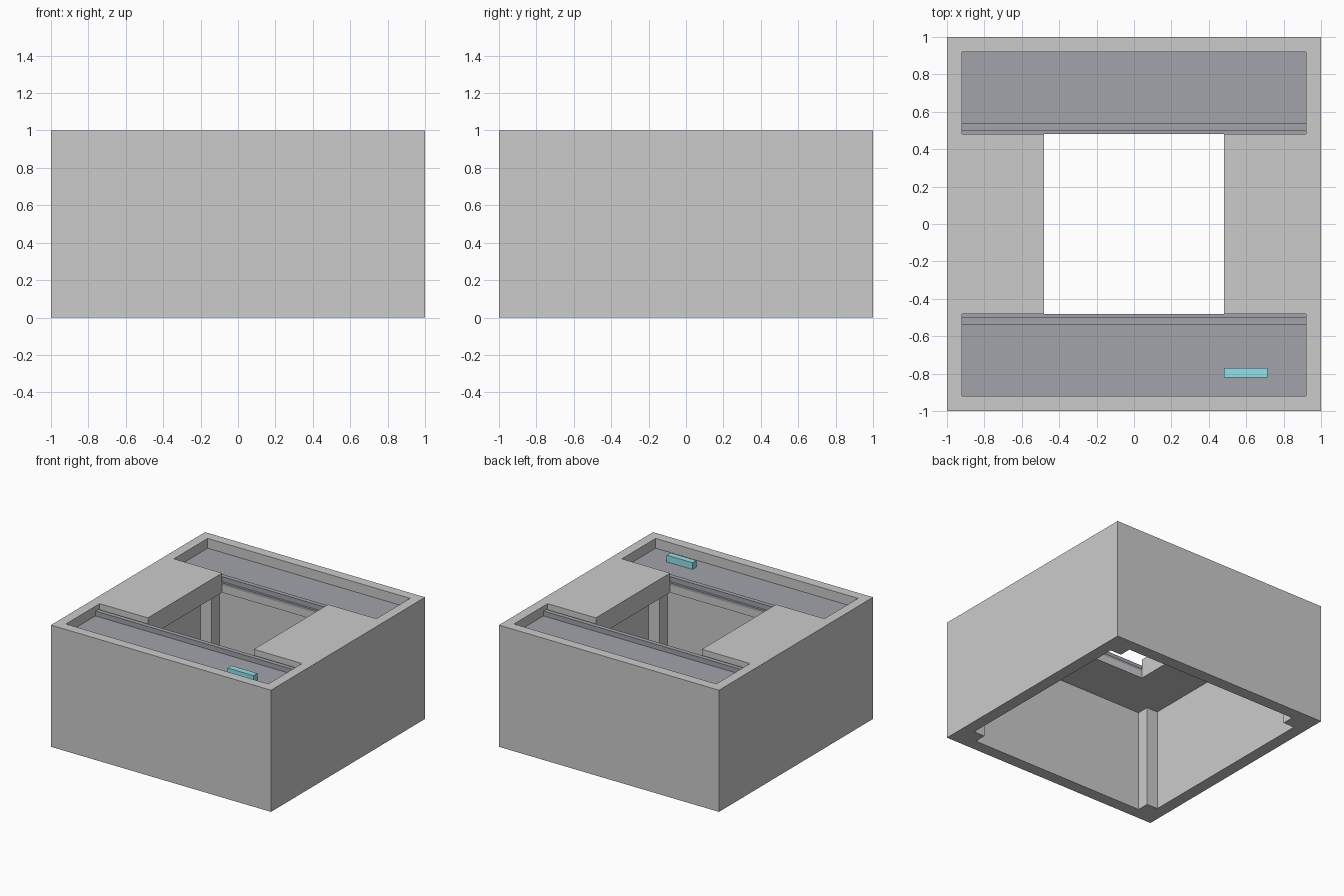
import bpy, bmesh
from mathutils import Matrix, Vector

if "Cube" in bpy.data.objects:
    bpy.data.objects.remove(bpy.data.objects["Cube"])


def box(name, lo, hi, mat=None):
    """Axis-aligned box between two corners."""
    lo, hi = Vector(lo), Vector(hi)
    bm = bmesh.new()
    bmesh.ops.create_cube(bm, size=1, matrix=Matrix.Translation((lo + hi) / 2)
                          @ Matrix.Diagonal((*(hi - lo), 1)))
    mesh = bpy.data.meshes.new(name)
    bm.to_mesh(mesh)
    bm.free()
    obj = bpy.data.objects.new(name, mesh)
    bpy.context.collection.objects.link(obj)
    if mat:
        mesh.materials.append(mat)
    return obj


def cut(target, lo, hi):
    """Subtract a box from the target and discard the cutter."""
    cutter = box("cutter", lo, hi)
    cutter.hide_render = True
    mod = target.modifiers.new("cut", 'BOOLEAN')
    mod.operation, mod.solver, mod.object = 'DIFFERENCE', 'EXACT', cutter
    bpy.context.view_layer.objects.active = target
    bpy.ops.object.modifier_apply(modifier=mod.name)
    bpy.data.objects.remove(cutter)


def material(name, color):
    mat = bpy.data.materials.new(name)
    mat.diffuse_color = color
    mat.use_nodes = True
    mat.node_tree.nodes["Principled BSDF"].inputs["Base Color"].default_value = mat.diffuse_color
    return mat


dark = material("dark_grey", (0.36, 0.37, 0.41, 1))
cyan = material("cyan", (0.3, 0.75, 0.83, 1))

HOLE, RIM, FLOOR, BED, UNDER = 0.482, 0.92, 0.92, 0.90, 0.84

# Housing: hollow from below, with corner posts left by two crossing cuts
housing = box("housing", (-1, -1, 0), (1, 1, 1))
cut(housing, (-0.9, -0.8, -0.5), (0.9, 0.8, UNDER))
cut(housing, (-0.8, -0.9, -0.5), (0.8, 0.9, UNDER))

# Square opening through the top
cut(housing, (-HOLE, -HOLE, 0.5), (HOLE, HOLE, 1.5))

# Recessed trays front and back, each with a dark floor and a raised lip
for side, label in ((-1, "front"), (1, "back")):
    def span(a, b):
        return sorted((side * a, side * b))
    y0, y1 = span(HOLE, RIM)
    cut(housing, (-RIM, y0, BED), (RIM, y1, 1.5))
    box(label + "_tray_floor", (-RIM, y0, BED), (RIM, y1, FLOOR), dark)
    y0, y1 = span(0.50, 0.537)
    box(label + "_tray_lip", (-RIM, y0, FLOOR), (RIM, y1, 0.96), dark)

# Small coloured block in the front tray
box("indicator_block", (0.48, -0.82, FLOOR), (0.715, -0.77, 0.975), cyan)
